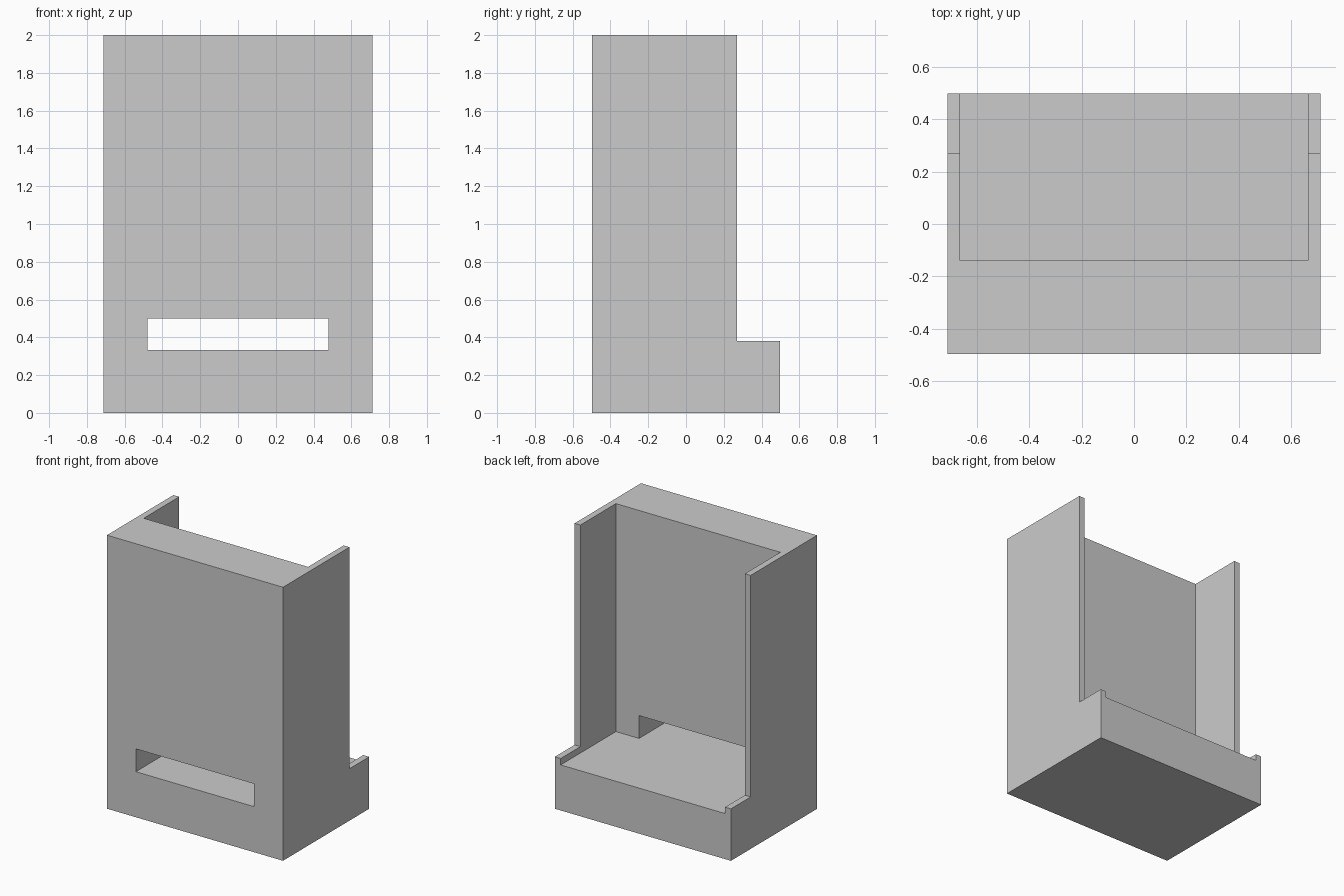
import bpy, bmesh

if "Cube" in bpy.data.objects:
    bpy.data.objects.remove(bpy.data.objects["Cube"])

HALF_W, INNER_W, FLOOR_Z = 0.712, 0.665, 0.333


def extrude_profile(name, profile, half_width):
    """Extrude a closed (y, z) side profile symmetrically along x."""
    bm = bmesh.new()
    face = bm.faces.new([bm.verts.new((-half_width, y, z)) for y, z in profile])
    ext = bmesh.ops.extrude_face_region(bm, geom=[face])["geom"]
    bmesh.ops.translate(bm, vec=(2 * half_width, 0, 0),
                        verts=[v for v in ext if isinstance(v, bmesh.types.BMVert)])
    bmesh.ops.recalc_face_normals(bm, faces=bm.faces)
    mesh = bpy.data.meshes.new(name)
    bm.to_mesh(mesh)
    bm.free()
    obj = bpy.data.objects.new(name, mesh)
    bpy.context.collection.objects.link(obj)
    return obj


def rect(y0, y1, z0, z1):
    return [(y0, z0), (y1, z0), (y1, z1), (y0, z1)]


def cut(target, cutter):
    """Subtract the cutter, apply, and discard it."""
    cutter.hide_render = True
    mod = target.modifiers.new(cutter.name, "BOOLEAN")
    mod.operation, mod.solver, mod.object = "DIFFERENCE", "EXACT", cutter
    bpy.context.view_layer.objects.active = target
    bpy.ops.object.modifier_apply(modifier=mod.name)
    bpy.data.objects.remove(cutter, do_unlink=True)


# Housing: tall block with a low step at the back
housing = extrude_profile("housing", [
    (-0.497, 0), (0.498, 0), (0.498, 0.38), (0.27, 0.38), (0.27, 2), (-0.497, 2)], HALF_W)

# Open cavity between the side walls, then the slot through the front wall
cut(housing, extrude_profile("cavity", rect(-0.14, 0.8, FLOOR_Z, 2.2), INNER_W))
cut(housing, extrude_profile("front_slot", rect(-0.8, 0.0, FLOOR_Z, 0.5), 0.478))
